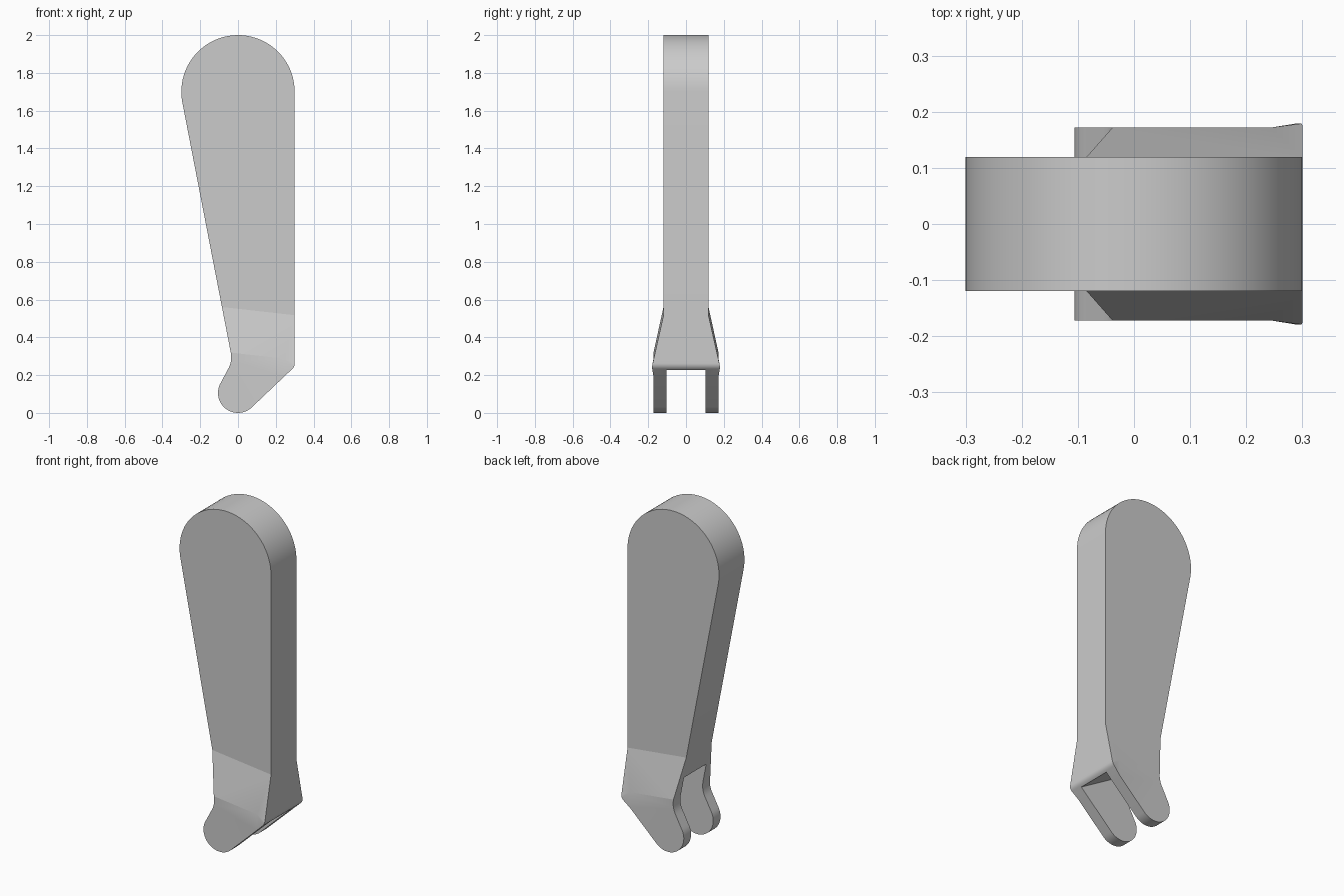
import bpy
import bmesh
from math import cos, sin, radians
from mathutils import Vector

default_cube = bpy.data.objects.get("Cube")
if default_cube:
    bpy.data.objects.remove(default_cube, do_unlink=True)

THIN, CHEEK, LIP = 0.119, 0.172, 0.179   # half thicknesses
SLANT = 0.113                            # tilt of the flare creases
FLARE_TOP, FLARE_END = 0.551, 0.315


def arc(cx, cz, r, start, end, steps):
    angles = [radians(start + (end - start) * i / steps) for i in range(steps + 1)]
    return [(cx + r * cos(a), cz + r * sin(a)) for a in angles]


def prism(name, outline, half):
    """Extrude an x-z outline symmetrically along y."""
    bm = bmesh.new()
    face = bm.faces.new([bm.verts.new((x, -half, z)) for x, z in outline])
    new = bmesh.ops.extrude_face_region(bm, geom=[face])["geom"]
    verts = [g for g in new if isinstance(g, bmesh.types.BMVert)]
    bmesh.ops.translate(bm, verts=verts, vec=(0, 2 * half, 0))
    bmesh.ops.recalc_face_normals(bm, faces=bm.faces)
    return bm


def make_object(name, bm):
    mesh = bpy.data.meshes.new(name)
    bm.to_mesh(mesh)
    bm.free()
    ob = bpy.data.objects.new(name, mesh)
    bpy.context.collection.objects.link(ob)
    return ob


def cut(bm, point, normal, faces=None):
    faces = list(bm.faces) if faces is None else faces
    geom = set(faces)
    for f in faces:
        geom.update(f.verts)
        geom.update(f.edges)
    bmesh.ops.bisect_plane(bm, geom=list(geom), plane_co=point, plane_no=normal, dist=1e-5)


def half_thickness(x, z):
    d = z + SLANT * x
    slope = (CHEEK - THIN) / (FLARE_TOP - FLARE_END)
    limit = LIP if x > 0.25 and z > 0.2 else CHEEK
    return max(THIN, min(limit, THIN + slope * (FLARE_TOP - d)))


# Handle outline: lower corner, round head, neck fillet, round toe
outline = (arc(0.26, 0.262, 0.04, -45, 0, 6)
           + arc(0, 1.7, 0.3, 0, 190.8, 40)
           + arc(-0.166, 0.295, 0.13, 10.8, -33, 6)
           + arc(0, 0.106, 0.106, 147, 315, 24))
bm = prism("lever", outline, THIN)

# Crease lines of the flare, and the edge of the corner lip
for level in (FLARE_TOP, FLARE_END):
    cut(bm, Vector((0, 0, level)), Vector((SLANT, 0, 1)))
low = [f for f in bm.faces if f.calc_center_median().z < FLARE_END - 0.03]
cut(bm, Vector((0.245, 0, 0)), Vector((1, 0, 0)), low)

# Widen the lower part
for v in bm.verts:
    side = 1 if v.co.y > 0 else -1
    v.co.y = side * half_thickness(v.co.x, v.co.z)
bmesh.ops.triangulate(bm, faces=[f for f in bm.faces if len(f.verts) > 4])
lever = make_object("lever_handle", bm)

# Slot between the two legs
slot = make_object("slot_cutter", prism("slot", [
    (-0.2, 0.513), (-0.2, -0.1), (0.4, -0.1), (0.4, 0.158), (0.27, 0.235)], 0.104))
slot.hide_render = True
mod = lever.modifiers.new("slot", 'BOOLEAN')
mod.object = slot
mod.operation = 'DIFFERENCE'
mod.solver = 'EXACT'

for ob in bpy.context.selected_objects:
    ob.select_set(False)
bpy.context.view_layer.objects.active = lever
lever.select_set(True)
bpy.ops.object.modifier_apply(modifier="slot")
bpy.data.objects.remove(slot, do_unlink=True)

# Plain grey finish
grey = bpy.data.materials.new("light_grey")
grey.use_nodes = True
colour = (0.6, 0.6, 0.6, 1)
grey.diffuse_color = colour
grey.node_tree.nodes["Principled BSDF"].inputs["Base Color"].default_value = colour
lever.data.materials.clear()
lever.data.materials.append(grey)

bpy.ops.object.shade_smooth_by_angle(angle=radians(10))
